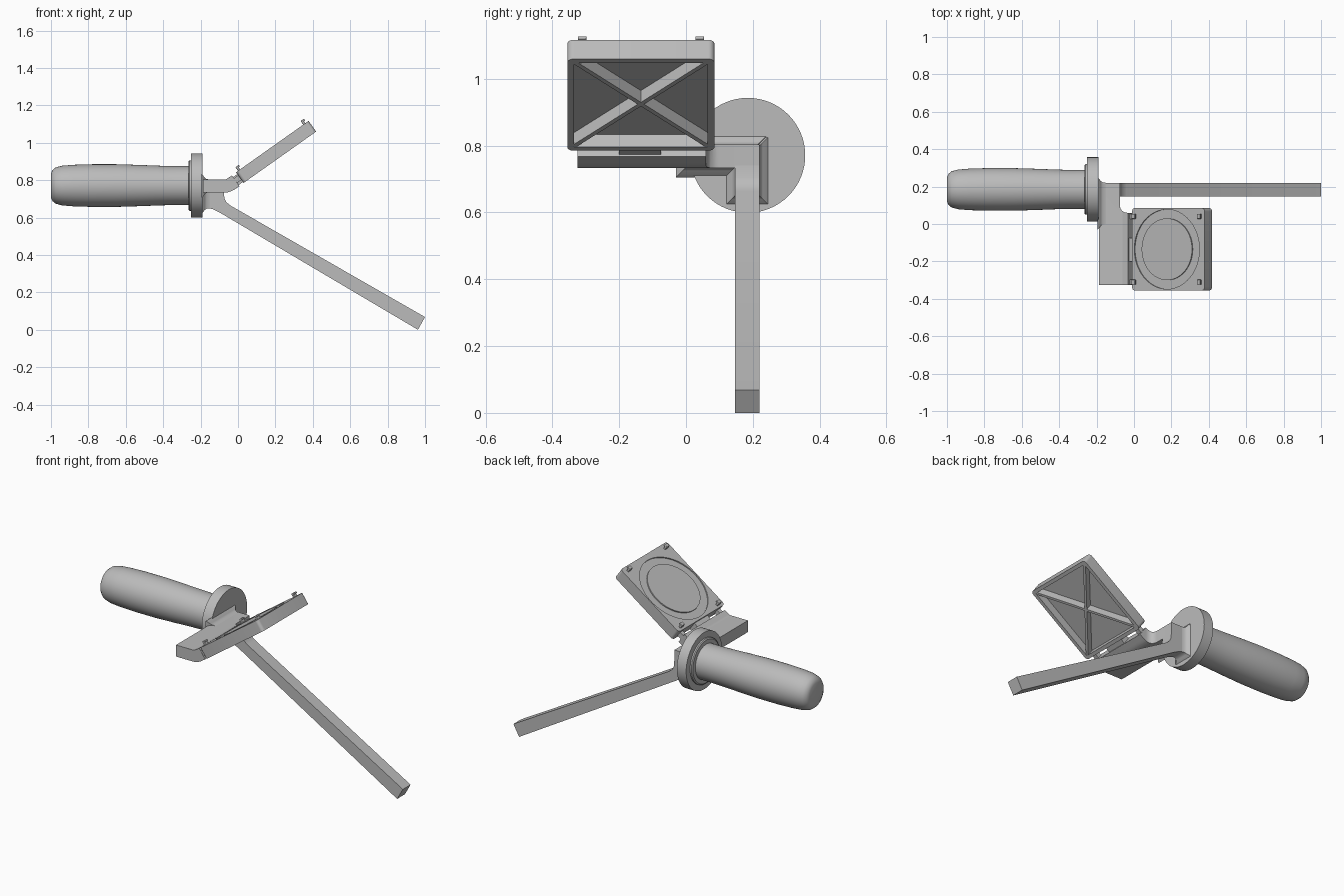
import bpy, bmesh, math
from mathutils import Matrix, Vector

cube = bpy.data.objects.get("Cube")
if cube:
    bpy.data.objects.remove(cube, do_unlink=True)

grey = bpy.data.materials.new("plain_grey")
grey.use_nodes = True
tone = (0.5, 0.5, 0.5, 1)
grey.diffuse_color = tone
grey.node_tree.nodes["Principled BSDF"].inputs["Base Color"].default_value = tone


def finish(name, bm, matrix=Matrix(), bevel=0):
    bmesh.ops.recalc_face_normals(bm, faces=bm.faces)
    bm.transform(matrix)
    mesh = bpy.data.meshes.new(name)
    bm.to_mesh(mesh)
    bm.free()
    mesh.materials.append(grey)
    ob = bpy.data.objects.new(name, mesh)
    bpy.context.collection.objects.link(ob)
    if bevel:
        mod = ob.modifiers.new("Bevel", 'BEVEL')
        mod.width, mod.segments, mod.limit_method = bevel, 3, 'ANGLE'
        mod.angle_limit = math.radians(50)
    return ob


def prism(name, pts, z0, z1, matrix=Matrix(), bevel=0):
    """Extrude a flat outline from z0 to z1, then place it."""
    bm = bmesh.new()
    face = bm.faces.new([bm.verts.new((x, y, z0)) for x, y in pts])
    new = bmesh.ops.extrude_face_region(bm, geom=[face])["geom"]
    bmesh.ops.translate(bm, verts=[v for v in new if isinstance(v, bmesh.types.BMVert)],
                        vec=(0, 0, z1 - z0))
    return finish(name, bm, matrix, bevel)


def lathe(name, profile, matrix, closed=False, steps=64):
    """Spin (height, radius) points round the local z axis."""
    bm = bmesh.new()
    rings = []
    for h, r in profile:
        rings.append([bm.verts.new((r * math.cos(2 * math.pi * i / steps),
                                    r * math.sin(2 * math.pi * i / steps), h))
                      for i in range(steps)])
    pairs = list(zip(rings, rings[1:]))
    if closed:
        pairs.append((rings[-1], rings[0]))
    else:
        bm.faces.new(rings[0])
        bm.faces.new(rings[-1])
    for a, b in pairs:
        for i in range(steps):
            j = (i + 1) % steps
            bm.faces.new((a[i], a[j], b[j], b[i]))
    return finish(name, bm, matrix)


def flare(name, y0, y1, z0, z1):
    """Concave root that widens towards the guard disc."""
    bm = bmesh.new()
    rings = []
    for x, f in ((-0.195, 0.03), (-0.187, 0.023), (-0.178, 0.01), (-0.168, 0.003), (-0.15, 0)):
        rings.append([bm.verts.new((x, y, z)) for y, z in
                      ((y0 - f, z0 - f), (y1 + f, z0 - f), (y1 + f, z1 + f), (y0 - f, z1 + f))])
    bm.faces.new(rings[0])
    bm.faces.new(rings[-1])
    for a, b in zip(rings, rings[1:]):
        for i in range(4):
            j = (i + 1) % 4
            bm.faces.new((a[i], a[j], b[j], b[i]))
    return finish(name, bm)


def arc(cx, cy, r, a0, a1, n=6):
    return [(cx + r * math.cos(math.radians(a0 + (a1 - a0) * i / n)),
             cy + r * math.sin(math.radians(a0 + (a1 - a0) * i / n))) for i in range(n + 1)]


def rect(x0, x1, y0, y1, r=0):
    if not r:
        return [(x0, y0), (x1, y0), (x1, y1), (x0, y1)]
    return (arc(x1 - r, y0 + r, r, -90, 0) + arc(x1 - r, y1 - r, r, 0, 90)
            + arc(x0 + r, y1 - r, r, 90, 180) + arc(x0 + r, y0 + r, r, 180, 270))


def cut(ob, cutter):
    mod = ob.modifiers.new("Cut", 'BOOLEAN')
    mod.operation, mod.solver, mod.object = 'DIFFERENCE', 'EXACT', cutter
    bpy.context.view_layer.objects.active = ob
    bpy.ops.object.modifier_apply(modifier=mod.name)
    bpy.data.objects.remove(cutter, do_unlink=True)


# Handle and guard, turned round the x axis
axis = Matrix.Translation((0, 0.185, 0.771)) @ Matrix.Rotation(math.pi / 2, 4, 'Y')
lathe("handle_grip", [(-1, 0.065), (-0.992, 0.083), (-0.975, 0.097), (-0.94, 0.106), (-0.88, 0.111),
                      (-0.78, 0.114), (-0.65, 0.114), (-0.52, 0.11), (-0.42, 0.106),
                      (-0.34, 0.104), (-0.26, 0.104)], axis)
lathe("handle_collar", [(-0.265, 0.128), (-0.26, 0.135), (-0.24, 0.135)], axis)
lathe("guard_disc", [(-0.251, 0.172), (-0.189, 0.172)], axis)

# Long sloping arm, outlined in x and z
side = Matrix.Rotation(math.pi / 2, 4, 'X')
arm = [(-0.19, 0.65), (-0.16, 0.65), (-0.135, 0.645), (-0.1, 0.628), (0.962, 0.0), (1.0, 0.068),
       (-0.04, 0.664), (-0.062, 0.682), (-0.073, 0.705), (-0.075, 0.735), (-0.085, 0.79),
       (-0.19, 0.79)]
prism("sloping_arm", arm, -0.22, -0.146, side)
flare("arm_root", 0.146, 0.22, 0.65, 0.80)
flare("bracket_root", 0.0, 0.215, 0.735, 0.803)

# Side bracket that curves up towards the plate
bracket = prism("side_bracket",
                [(-0.187, 0.733)] + arc(-0.075, 0.833, 0.1, -90, -55)
                + [(0.008, 0.768), (-0.032, 0.825)] + arc(-0.075, 0.833, 0.03, -55, -90)
                + [(-0.187, 0.803)], -0.22, 0.325, side)
notch = [(0.1, 0.3), (-0.076, 0.3)] + arc(-0.036, 0.1, 0.04, 180, 270) + [(0.1, 0.06)]
cut(bracket, prism("notch_cutter", notch, 0.5, 1.0))
mod = bracket.modifiers.new("Bevel", 'BEVEL')
mod.width, mod.segments, mod.limit_method, mod.angle_limit = 0.01, 3, 'ANGLE', math.radians(60)

# Tilted plate: local x runs up the slope, local z is its upper normal
tilt = Matrix.Translation((0.03, -0.135, 0.785)) @ Matrix.Rotation(math.radians(-35.3), 4, 'Y')
length, half, thick, wall = 0.475, 0.22, 0.07, 0.02
plate = prism("tilted_plate", rect(0, length, -half, half, 0.018), 0, thick, tilt)
cut(plate, prism("hollow_cutter", rect(wall, length - wall, wall - half, half - wall),
                 -0.05, 0.045, tilt))
ring = [(0.063, 0.165), (0.1, 0.165), (0.1, 0.213), (0.063, 0.213)]
cut(plate, lathe("groove_cutter", ring, tilt @ Matrix.Translation((0.228, 0, 0)), closed=True))

# Crossed ribs in the hollow underside
mid = tilt @ Matrix.Translation((length / 2, 0, 0))
angle = math.atan2(half - wall, length / 2 - wall)
for sign, word in ((1, "first"), (-1, "second")):
    prism(word + "_cross_rib", rect(-0.297, 0.297, -0.007, 0.007), 0.002, 0.05,
          mid @ Matrix.Rotation(sign * angle, 4, 'Z'))

# Hinge tongue, outer links and corner clips
prism("hinge_tongue", rect(-0.045, 0.01, -0.065, 0.06), 0.006, 0.058, tilt)
for sign, word in ((1, "back"), (-1, "front")):
    y = sign * 0.176
    prism(word + "_hinge_link", rect(-0.04, 0.01, y - 0.013, y + 0.013), 0.02, 0.05, tilt)
    for x, place in ((0.02, "lower"), (0.447, "upper")):
        prism(f"{word}_{place}_clip", rect(x - 0.007, x + 0.007, y - 0.013, y + 0.013),
              thick - 0.01, thick + 0.024, tilt, 0.003)
        prism(f"{word}_{place}_clip_lip", rect(x - 0.007, x + 0.015, y - 0.013, y + 0.013),
              thick + 0.014, thick + 0.024, tilt, 0.003)

# Smooth the turned and curved parts, keeping crisp edges
bpy.ops.object.select_all(action='DESELECT')
for ob in bpy.context.scene.objects:
    if ob.type == 'MESH':
        ob.select_set(True)
        bpy.context.view_layer.objects.active = ob
bpy.ops.object.shade_smooth_by_angle(angle=math.radians(30))
